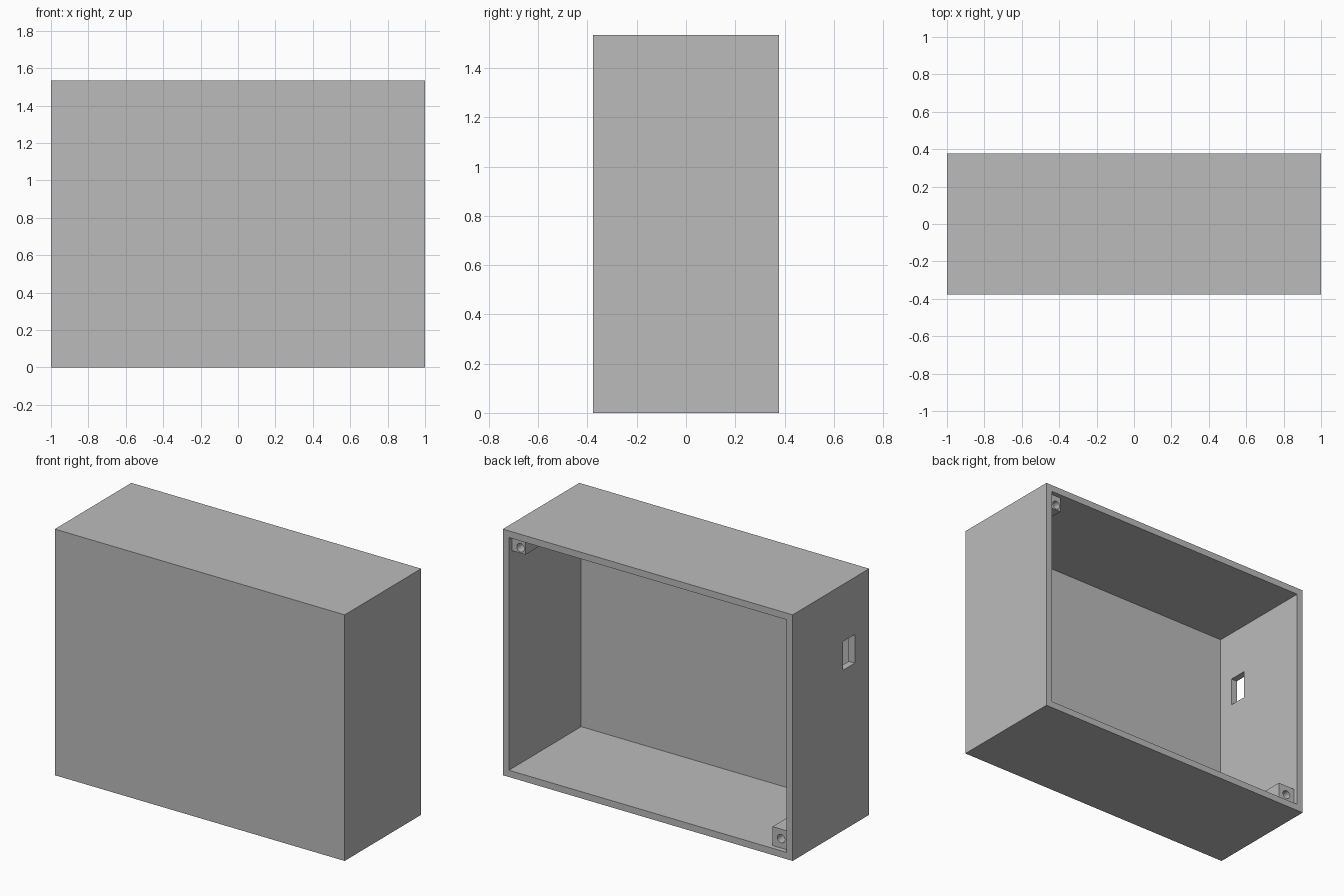
import bpy

cube = bpy.data.objects.get("Cube")
if cube:
    bpy.data.objects.remove(cube, do_unlink=True)

W, D, H = 2.0, 0.754, 1.535      # outer size
T = 0.042                        # wall thickness
LID = 0.03                       # recess left for a lid at the back
BACK, FRONT = D / 2, -D / 2

grey = bpy.data.materials.new("grey plastic")
grey.use_nodes = True
grey.diffuse_color = (0.5, 0.5, 0.5, 1)
grey.node_tree.nodes["Principled BSDF"].inputs["Base Color"].default_value = (0.5, 0.5, 0.5, 1)


def box(name, low, high):
    """Axis-aligned box between two corners."""
    centre = [(a + b) / 2 for a, b in zip(low, high)]
    bpy.ops.mesh.primitive_cube_add(size=1, location=centre)
    ob = bpy.context.object
    ob.name = name
    ob.scale = [b - a for a, b in zip(low, high)]
    bpy.ops.object.transform_apply(location=False, rotation=False, scale=True)
    ob.data.materials.append(grey)
    return ob


def cut(target, cutter):
    """Subtract the cutter from the target, then remove it."""
    cutter.hide_render = True
    mod = target.modifiers.new("cut", 'BOOLEAN')
    mod.operation = 'DIFFERENCE'
    mod.solver = 'EXACT'
    mod.object = cutter
    bpy.context.view_layer.objects.active = target
    bpy.ops.object.modifier_apply(modifier=mod.name)
    bpy.data.objects.remove(cutter, do_unlink=True)


# Case: a box open at the back, with a slot through one side wall
case = box("case", (-W / 2, FRONT, 0), (W / 2, BACK, H))
cut(case, box("cavity", (T - W / 2, FRONT + T, T), (W / 2 - T, BACK + T, H - T)))
cut(case, box("side_slot", (-W / 2 - T, -0.235, 1.0), (-W / 2 + 2 * T, -0.118, 1.178)))


def screw_post(name, side, top, size):
    """Square post running along an inside corner, with a blind screw hole."""
    def spot(d):
        return side * (W / 2 - d), (H - d if top else d)

    (x0, z0), (x1, z1) = spot(T / 2), spot(T + size)
    post = box(name, (min(x0, x1), FRONT + T / 2, min(z0, z1)),
               (max(x0, x1), BACK - LID, max(z0, z1)))
    hx, hz = spot(T + 0.059)
    bpy.ops.mesh.primitive_cylinder_add(vertices=32, radius=0.026, depth=0.6,
                                        location=(hx, BACK - LID, hz),
                                        rotation=(1.5708, 0, 0))
    hole = bpy.context.object
    hole.data.materials.append(grey)
    cut(post, hole)
    bpy.ops.object.select_all(action='DESELECT')
    post.select_set(True)
    bpy.context.view_layer.objects.active = post
    bpy.ops.object.shade_smooth_by_angle()


# Screw posts in two opposite corners
screw_post("upper_screw_post", 1, True, 0.093)
screw_post("lower_screw_post", -1, False, 0.118)
